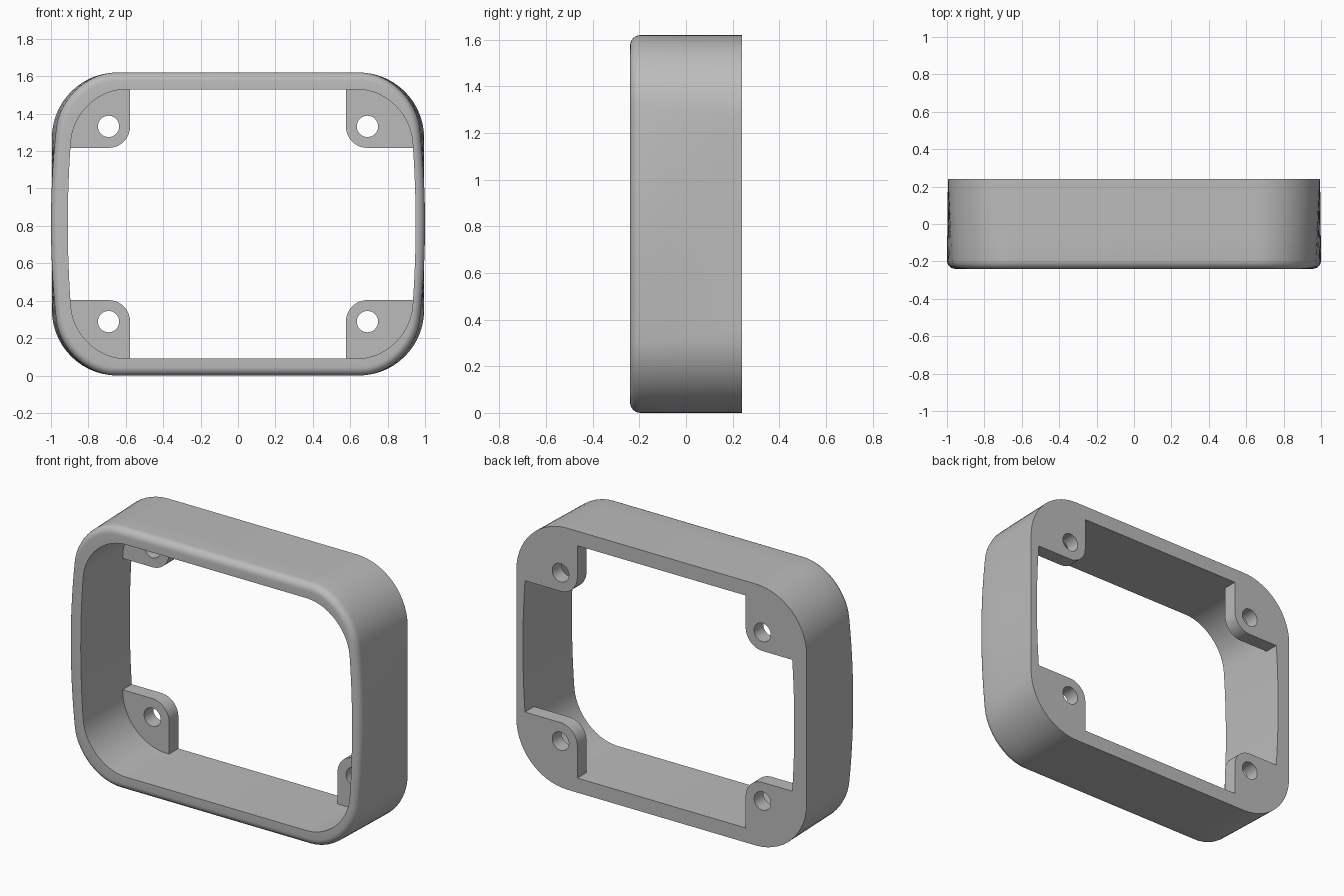
import bpy
import bmesh
from math import sin, cos, pi, atan2

cube = bpy.data.objects.get("Cube")
if cube:
    bpy.data.objects.remove(cube, do_unlink=True)

MID = 0.81      # height of the frame's centre
BACK = 0.24     # y of the back face; the front is at -BACK
FILLET = 0.045

grey = bpy.data.materials.new("plain_grey")
grey.use_nodes = True
grey.diffuse_color = (0.5, 0.5, 0.5, 1)
grey.node_tree.nodes["Principled BSDF"].inputs["Base Color"].default_value = (0.5, 0.5, 0.5, 1)


def outline(left, right, half_height, radius, bow, steps=14):
    """Rounded rectangle in x and z whose sides bow outwards at mid height."""
    pts = []
    corners = [(right, 1), (-left, 1), (-left, -1), (right, -1)]
    for i, (w, sz) in enumerate(corners):
        sx = 1 if w > 0 else -1
        cx, cz = w - sx * radius, sz * (half_height - radius)
        for k in range(steps + 1):
            a = (i + k / steps) * pi / 2
            pts.append((cx + radius * cos(a), cz + radius * sin(a)))
        # extra points down each straight side so that it can curve
        if i % 2:
            pts += [(w, cz * (1 - 2 * k / steps)) for k in range(1, steps)]
    return [(x * (1 - bow * (z / MID) ** 2), z + MID) for x, z in pts]


def finish(obj):
    obj.data.materials.clear()
    obj.data.materials.append(grey)
    bpy.ops.object.select_all(action='DESELECT')
    obj.select_set(True)
    bpy.context.view_layer.objects.active = obj
    bpy.ops.object.shade_smooth_by_angle(angle=pi / 6)


# Frame: outlines lofted from the back, round the front fillet, and back inside
inner = outline(0.91, 0.95, 0.72, 0.28, 0.06)
sections = [(BACK, outline(0.995, 0.995, MID, 0.35, 0))]
for k in range(1, 4):
    t = k / 4
    sections.append((BACK - t * (2 * BACK - FILLET),
                     outline(0.995 + 0.005 * t, 0.995 + 0.005 * t, MID, 0.35 - 0.05 * t, 0.07 * t)))
for k in range(7):
    a = k / 6 * pi / 2
    d = FILLET * (1 - cos(a))
    sections.append((-BACK + FILLET * (1 - sin(a)),
                     outline(1 - d, 1 - d, MID - d, 0.3 - d, 0.07)))
sections += [(-BACK, inner), (BACK, inner)]

bm = bmesh.new()
rings = [[bm.verts.new((x, y, z)) for x, z in pts] for y, pts in sections]
for i, ring in enumerate(rings):
    following = rings[(i + 1) % len(rings)]
    for j in range(len(ring)):
        n = (j + 1) % len(ring)
        bm.faces.new((ring[j], ring[n], following[n], following[j]))
bmesh.ops.recalc_face_normals(bm, faces=bm.faces)
mesh = bpy.data.meshes.new("frame")
bm.to_mesh(mesh)
bm.free()
frame = bpy.data.objects.new("frame", mesh)
bpy.context.collection.objects.link(frame)
finish(frame)


def mounting_tab(name, sx, sz):
    """Corner tab with a screw hole, fitted to the inside of the frame."""
    hx, hz, r, hole = sx * 0.692, MID + sz * 0.522, 0.115, 0.057
    ex, ez = hx - sx * r, hz - sz * r
    wall = (0.95 if sx > 0 else 0.91) * sx * (1 - 0.06 * ((ez - MID) / MID) ** 2)
    pts = [p for p in inner if (p[0] - ex) * sx > 0.001 and (p[1] - ez) * sz > 0.001]
    pts += [(ex, MID + sz * 0.72), (wall, ez)]
    pts += [(hx - sx * r * cos(a), hz - sz * r * sin(a))
            for a in (k / 12 * pi / 2 for k in range(13))]
    pts.sort(key=lambda p: atan2(p[1] - hz, p[0] - hx))
    circle = [(hx + hole * cos(k * pi / 16), hz + hole * sin(k * pi / 16)) for k in range(32)]

    curve = bpy.data.curves.new(name, 'CURVE')
    curve.dimensions = '2D'
    curve.fill_mode = 'BOTH'
    curve.extrude = 0.045
    for loop in (pts, circle):
        spline = curve.splines.new('POLY')
        spline.points.add(len(loop) - 1)
        for point, (x, z) in zip(spline.points, loop):
            point.co = (x, z, 0, 1)
        spline.use_cyclic_u = True
    obj = bpy.data.objects.new(name, curve)
    obj.rotation_euler.x = pi / 2
    obj.location.y = BACK - curve.extrude
    bpy.context.collection.objects.link(obj)
    bpy.ops.object.select_all(action='DESELECT')
    obj.select_set(True)
    bpy.context.view_layer.objects.active = obj
    bpy.ops.object.convert(target='MESH')
    obj = bpy.context.view_layer.objects.active
    # weld the caps to the walls
    bm = bmesh.new()
    bm.from_mesh(obj.data)
    bmesh.ops.remove_doubles(bm, verts=bm.verts, dist=0.0005)
    bmesh.ops.recalc_face_normals(bm, faces=bm.faces)
    bm.to_mesh(obj.data)
    bm.free()
    finish(obj)


for side, sx in (("left", 1), ("right", -1)):
    for level, sz in (("upper", 1), ("lower", -1)):
        mounting_tab(f"{level}_{side}_tab", sx, sz)
